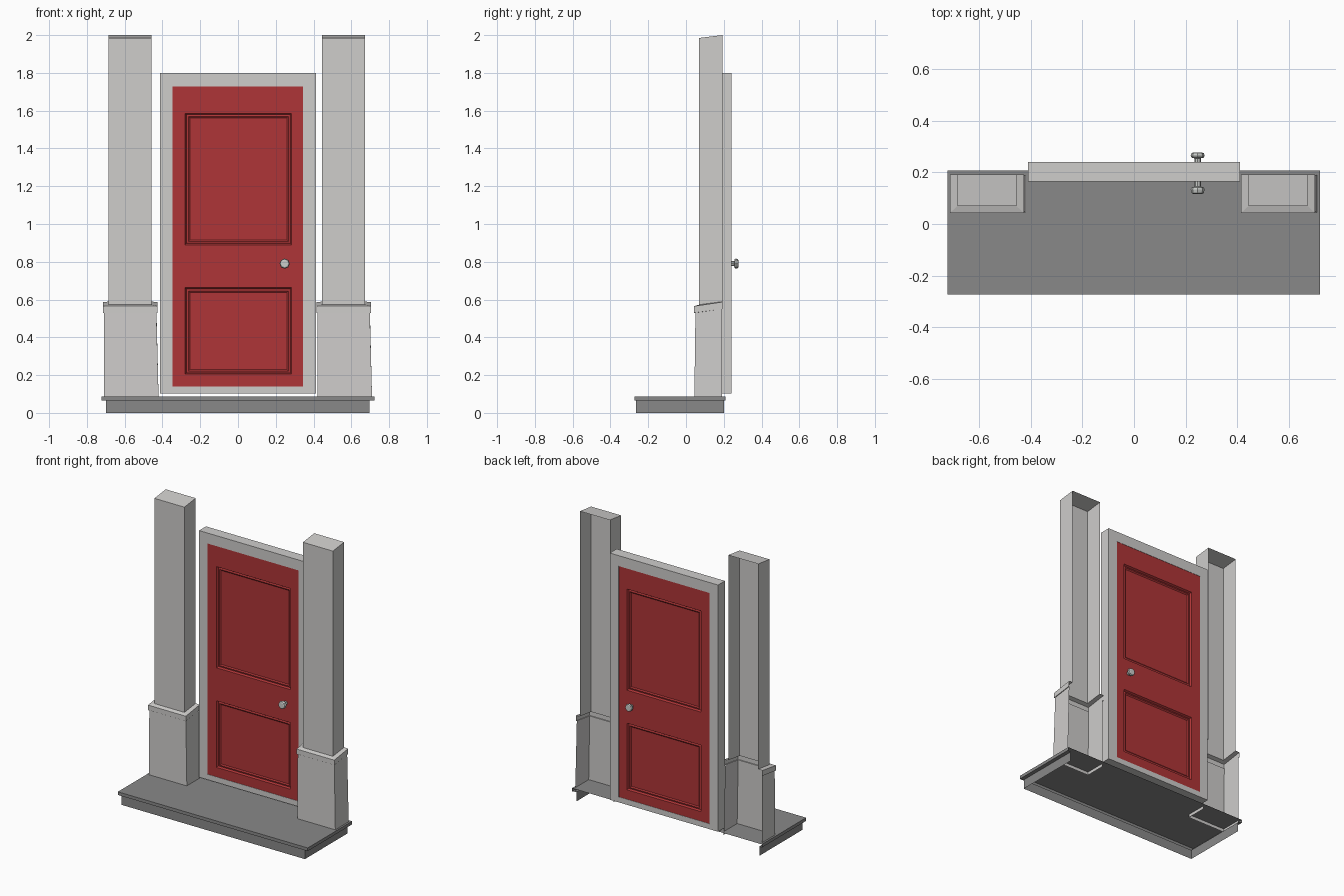
import bpy, bmesh, math

if "Cube" in bpy.data.objects:
    bpy.data.objects.remove(bpy.data.objects["Cube"])


def material(name, r, g, b):
    m = bpy.data.materials.new(name)
    m.diffuse_color = (r, g, b, 1)
    m.use_nodes = True
    m.node_tree.nodes["Principled BSDF"].inputs["Base Color"].default_value = m.diffuse_color
    return m


STONE = material("pale grey", 0.62, 0.61, 0.60)
STEP = material("dark grey", 0.25, 0.25, 0.25)
RED = material("door red", 0.43, 0.036, 0.038)
METAL = material("knob grey", 0.60, 0.62, 0.60)


def finish(name, bm, mat):
    me = bpy.data.meshes.new(name)
    bm.to_mesh(me)
    bm.free()
    me.materials.append(mat)
    ob = bpy.data.objects.new(name, me)
    bpy.context.collection.objects.link(ob)
    return ob


def loft(name, rings, mat, closed=False, cap=True):
    """Skin a list of point rings, with the last ring capped."""
    bm = bmesh.new()
    vs = [[bm.verts.new(p) for p in ring] for ring in rings]
    n = len(vs[0])
    for a, b in zip(vs, vs[1:]):
        for i in range(n if closed else n - 1):
            j = (i + 1) % n
            bm.faces.new((a[i], a[j], b[j], b[i]))
    if cap:
        bm.faces.new(vs[-1])
    return finish(name, bm, mat)


def u_ring(x0, x1, yf, yb, zf, zb):
    # open-backed ring: back left, front left, front right, back right
    return [(x0, yb, zb), (x0, yf, zf), (x1, yf, zf), (x1, yb, zb)]


# Step: hollow below and behind, with an overhanging slab
loft("step", [
    u_ring(-0.70, 0.695, -0.265, 0.20, 0, 0),
    u_ring(-0.70, 0.695, -0.265, 0.20, 0.065, 0.065),
    u_ring(-0.723, 0.722, -0.273, 0.208, 0.065, 0.065),
    u_ring(-0.723, 0.722, -0.273, 0.208, 0.087, 0.087)], STEP)

# Pilasters: pedestal, sloping moulding and shaft, open at the back
for side, dx in (("left", 0), ("right", 1.13)):
    rows = [(-0.710, -0.420, 0.044, 0.190, 0.065, 0.065),
            (-0.710, -0.432, 0.050, 0.190, 0.530, 0.550),
            (-0.715, -0.427, 0.043, 0.193, 0.530, 0.550),
            (-0.715, -0.427, 0.043, 0.193, 0.565, 0.587),
            (-0.685, -0.457, 0.070, 0.193, 0.573, 0.589),
            (-0.685, -0.457, 0.070, 0.193, 1.985, 2.000)]
    loft(side + "_pilaster",
         [u_ring(a + dx, b + dx, *rest) for a, b, *rest in rows], STONE)


# Door frame: rectangular ring swept through its outer and inner edges
def rect(x0, x1, z0, z1, y):
    return [(x0, y, z0), (x1, y, z0), (x1, y, z1), (x0, y, z1)]


OUT = (-0.412, 0.412, 0.103, 1.80)
INN = (-0.348, 0.344, 0.14, 1.728)
YF, YB = 0.165, 0.24
loft("door_frame", [rect(*INN, YF), rect(*OUT, YF), rect(*OUT, YB),
                    rect(*INN, YB), rect(*INN, YF)][::-1],
     STONE, closed=True, cap=False)

# Door leaf: grid of faces front and back, with moulded panels inset
bm = bmesh.new()
xs = (INN[0], -0.28, 0.284, INN[1])
zs = (INN[2], 0.205, 0.663, 0.89, 1.586, INN[3])
for y, front in ((YF + 0.002, True), (YB - 0.002, False)):
    grid = [[bm.verts.new((x, y, z)) for x in xs] for z in zs]
    panels = []
    for r in range(5):
        for c in range(3):
            q = [grid[r][c], grid[r][c + 1], grid[r + 1][c + 1], grid[r + 1][c]]
            f = bm.faces.new(q if front else q[::-1])
            if c == 1 and r in (1, 3):
                panels.append(f)
    bm.normal_update()
    for width, depth in ((0.007, -0.012), (0.010, 0.003), (0.008, -0.006)):
        bmesh.ops.inset_individual(bm, faces=panels, thickness=width,
                                   depth=depth, use_even_offset=True)
        bm.normal_update()
finish("door", bm, RED)

# Knobs: eight-sided turned shape on both sides of the door
for name, y0, s in (("front_knob", YF + 0.002, -1), ("back_knob", YB - 0.002, 0.78)):
    rings = []
    for rad, d in ((0.013, 0), (0.013, 0.022), (0.024, 0.025),
                   (0.027, 0.034), (0.024, 0.047), (0.018, 0.05)):
        ring = [(0.247 + rad * math.cos(math.tau * i / 8), y0 + s * d,
                 0.79 + rad * math.sin(math.tau * i / 8)) for i in range(8)]
        rings.append(ring if s < 0 else ring[::-1])
    loft(name, rings, METAL, closed=True)
